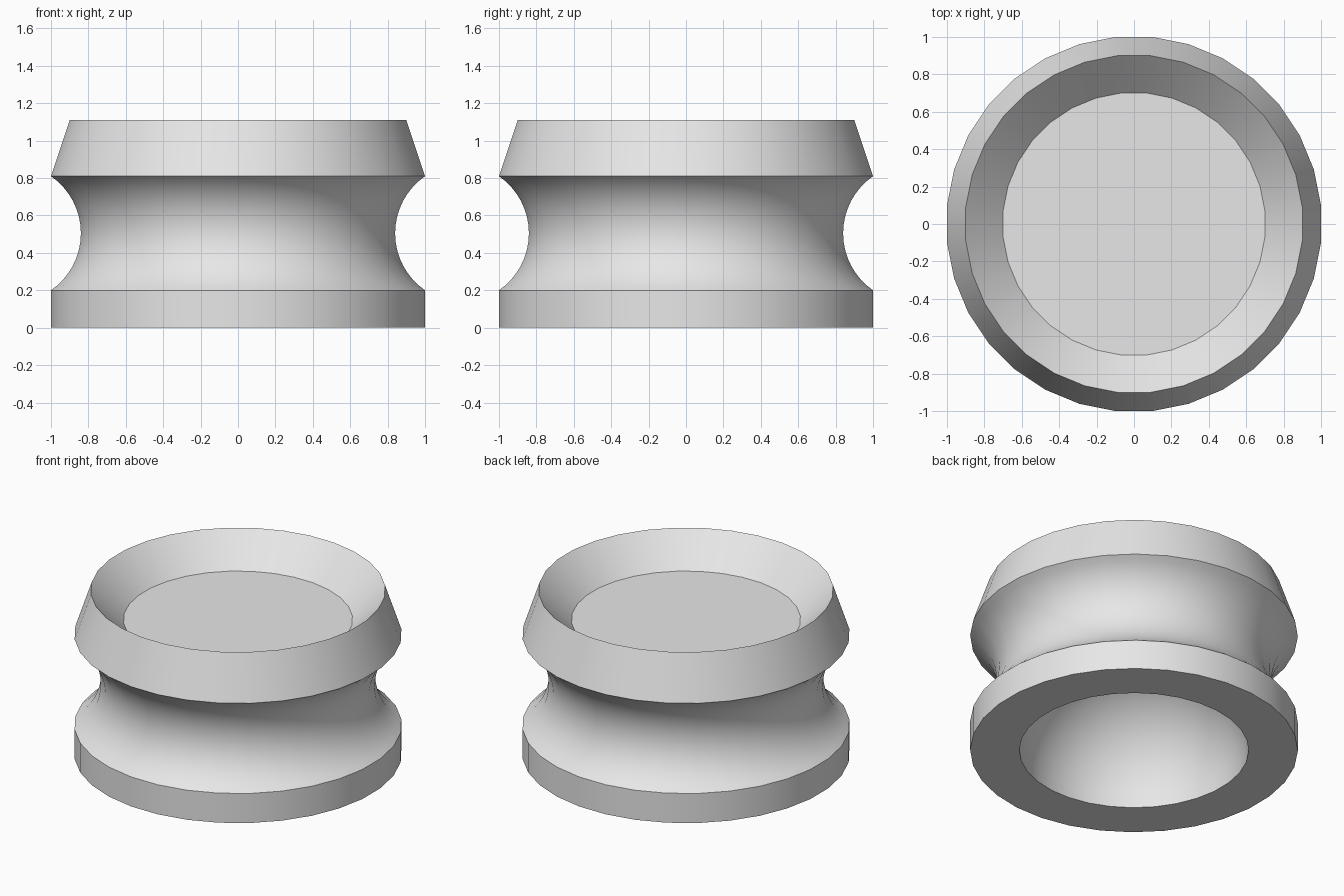
import bpy
import bmesh
from math import sin, cos, pi, asin, radians
from mathutils import Matrix, Vector

cube = bpy.data.objects.get("Cube")
if cube:
    bpy.data.objects.remove(cube, do_unlink=True)

SIDES = 32
FLAT = 1 / cos(pi / SIDES)   # flat sides touch the given radius

grey = bpy.data.materials.new("plain_grey")
grey.use_nodes = True
colour = (0.8, 0.8, 0.8, 1)
grey.diffuse_color = colour
grey.node_tree.nodes["Principled BSDF"].inputs["Base Color"].default_value = colour


def lathe(name, profile):
    """Spin an (r, z) profile, running from axis to axis, into a closed body."""
    bm = bmesh.new()
    start = Matrix.Rotation(pi / SIDES, 3, 'Z')
    verts = [bm.verts.new(start @ Vector((r * FLAT, 0, z))) for r, z in profile]
    edges = [bm.edges.new(pair) for pair in zip(verts, verts[1:])]
    bmesh.ops.spin(bm, geom=verts + edges, cent=(0, 0, 0), axis=(0, 0, 1),
                   angle=2 * pi, steps=SIDES, use_merge=True)
    bmesh.ops.remove_doubles(bm, verts=bm.verts, dist=0.0001)
    bmesh.ops.recalc_face_normals(bm, faces=bm.faces)
    mesh = bpy.data.meshes.new(name)
    bm.to_mesh(mesh)
    bm.free()
    mesh.materials.append(grey)
    obj = bpy.data.objects.new(name, mesh)
    bpy.context.collection.objects.link(obj)
    bpy.ops.object.select_all(action='DESELECT')
    obj.select_set(True)
    bpy.context.view_layer.objects.active = obj
    bpy.ops.object.shade_smooth_by_angle(angle=radians(30))
    return obj


# Domed hollow in the underside
HOLLOW, STEPS = 0.7, 12
dome = [(HOLLOW * sin(a), HOLLOW * cos(a))
        for a in (pi / 2 * i / STEPS for i in range(STEPS + 1))]

# Round groove about the waist, between the base band and the upper collar
low, high, depth = 0.2, 0.81, 0.16
half = (high - low) / 2
radius = (half ** 2 + depth ** 2) / (2 * depth)
sweep = asin(half / radius)
groove = [(1 - depth + radius * (1 - cos(a)), (low + high) / 2 + radius * sin(a))
          for a in (sweep * (2 * i / 16 - 1) for i in range(17))]

# Tapered collar with a sharp rim and a sloped dish
collar = [(0.9, 1.11), (0.7, 0.91), (0, 0.91)]

lathe("grooved_pedestal", dome + [(1, 0)] + groove + collar)
